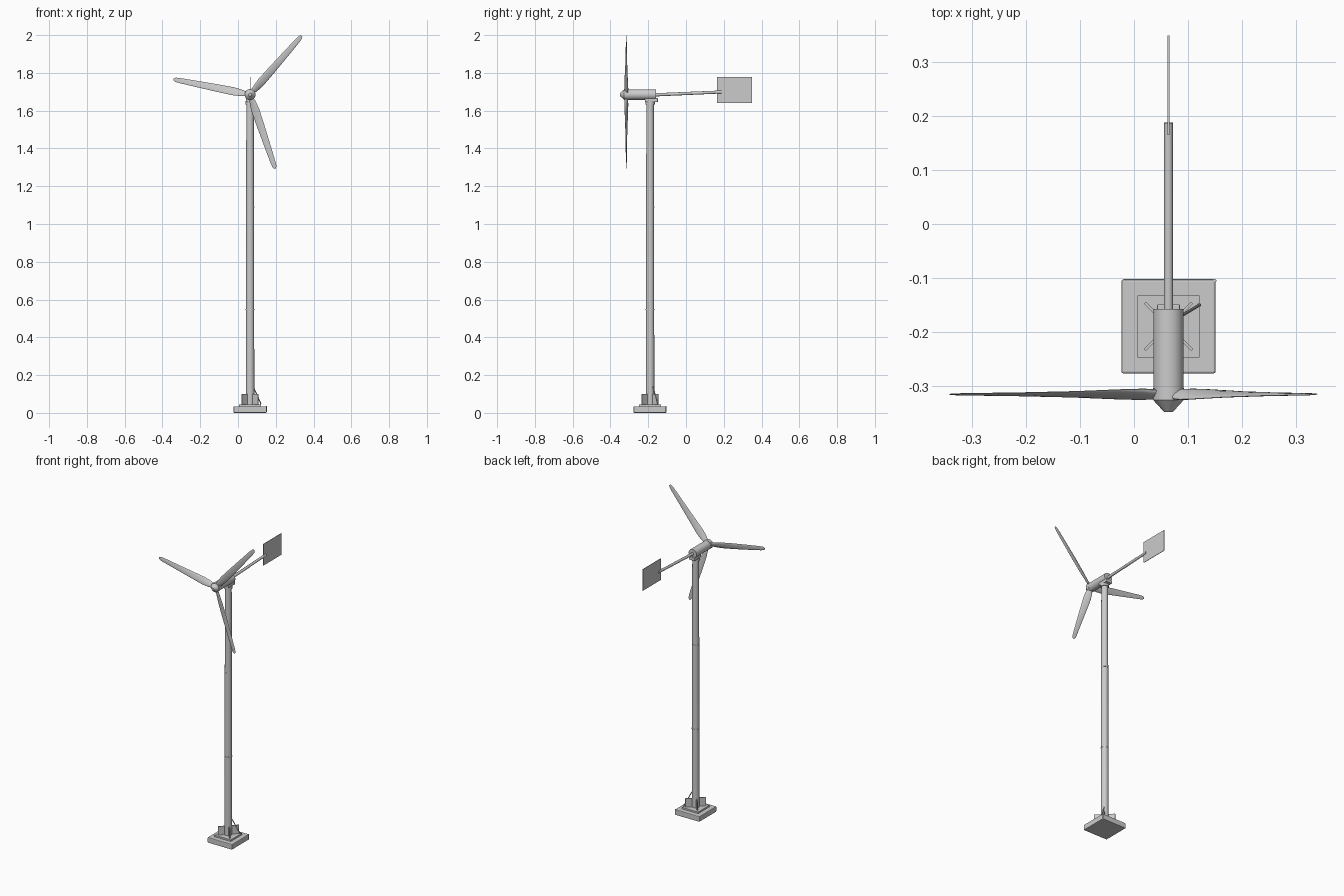
import bpy, bmesh, math
from mathutils import Vector, Matrix

if "Cube" in bpy.data.objects:
    bpy.data.objects.remove(bpy.data.objects["Cube"])

CX, CY, HZ = 0.064, -0.19, 1.685   # tower axis and hub height
ROTOR_Y = -0.316


def finish(name, bm, smooth=False, bevel=0):
    bmesh.ops.recalc_face_normals(bm, faces=bm.faces)
    me = bpy.data.meshes.new(name)
    bm.to_mesh(me)
    bm.free()
    ob = bpy.data.objects.new(name, me)
    bpy.context.collection.objects.link(ob)
    if bevel:
        mod = ob.modifiers.new("bevel", 'BEVEL')
        mod.width, mod.segments = bevel, 2
    if smooth:
        bpy.ops.object.select_all(action='DESELECT')
        ob.select_set(True)
        bpy.context.view_layer.objects.active = ob
        bpy.ops.object.shade_smooth_by_angle(angle=math.radians(35))
    return ob


def box(name, center, size, rot=0, bevel=0):
    bm = bmesh.new()
    m = Matrix.Translation(center) @ Matrix.Rotation(rot, 4, 'Z') @ Matrix.Diagonal((*size, 1))
    bmesh.ops.create_cube(bm, size=1, matrix=m)
    return finish(name, bm, bevel=bevel)


def rod(name, a, b, r1, r2=None, sides=32):
    a, b = Vector(a), Vector(b)
    d = b - a
    m = Matrix.Translation((a + b) / 2) @ d.to_track_quat('Z', 'Y').to_matrix().to_4x4()
    bm = bmesh.new()
    bmesh.ops.create_cone(bm, cap_ends=True, segments=sides, radius1=r1,
                          radius2=r1 if r2 is None else r2, depth=d.length, matrix=m)
    return finish(name, bm, smooth=True)


# Foundation slab, mounting plate and diagonal gusset fins
box("foundation_slab", (CX, CY, 0.0175), (0.175, 0.175, 0.035), bevel=0.004)
box("mounting_plate", (CX, CY, 0.039), (0.115, 0.115, 0.012))
for i in range(2):
    box(f"gusset_fins_{i}", (CX, CY, 0.072), (0.124, 0.005, 0.057), math.pi / 4 + i * math.pi / 2)

# Tower in three sections with joint rings
levels = [0.04, 0.548, 1.09, 1.645]
radii = [0.0225, 0.0217, 0.0209, 0.02]
for i in range(3):
    rod(f"tower_section_{i}", (CX, CY, levels[i]), (CX, CY, levels[i + 1]), radii[i], radii[i + 1])
for i in (1, 2):
    z = levels[i]
    rod(f"tower_joint_{i}", (CX, CY, z - 0.003), (CX, CY, z + 0.003), radii[i] + 0.0015)

# Power cable from the tower to the slab corner
rod("cable_upper", (0.08, -0.175, 0.14), (0.122, -0.15, 0.046), 0.003, sides=10)
rod("cable_corner", (0.15, -0.105, 0.005), (0.15, -0.105, 0.036), 0.003, sides=10)

# Yaw bearing and nacelle
rod("yaw_collar", (CX, CY, 1.632), (CX, CY, 1.65), 0.025)
box("yaw_mount", (CX, -0.183, 1.656), (0.042, 0.068, 0.02), bevel=0.002)
rod("nacelle", (CX, -0.158, HZ), (CX, -0.306, HZ), 0.028)

# Hub and blunt nose cone
rod("hub", (CX, -0.304, HZ), (CX, -0.327, HZ), 0.029)
rod("nose_cone", (CX, -0.327, HZ), (CX, -0.349, HZ), 0.028, 0.008)

# Tail boom and vane
rod("tail_boom", (CX, -0.16, 1.684), (CX, 0.188, 1.699), 0.0085, 0.008, 20)
box("tail_vane", (CX, 0.2575, 1.709), (0.003, 0.185, 0.138))


# Twisted blade lofted through lens sections: radius, chord, thickness, pitch
def blade(name, angle):
    stations = [(0.015, 0.026, 0.014, 32), (0.05, 0.04, 0.011, 28), (0.09, 0.046, 0.009, 22),
                (0.18, 0.041, 0.007, 14), (0.28, 0.034, 0.005, 9), (0.38, 0.027, 0.004, 5),
                (0.403, 0.022, 0.003, 5), (0.413, 0.011, 0.002, 5)]
    bm = bmesh.new()
    place = Matrix.Translation((CX, ROTOR_Y, HZ)) @ Matrix.Rotation(-angle, 4, 'Y')
    n, rings = 16, []
    for r, chord, thick, pitch in stations:
        ring = []
        for k in range(n):
            t = 2 * math.pi * k / n
            p = Vector((0, math.sin(t) * thick / 2, math.cos(t) * chord / 2))
            p = Matrix.Rotation(math.radians(pitch), 3, 'X') @ p
            ring.append(bm.verts.new(place @ (p + Vector((r, 0, 0)))))
        rings.append(ring)
    for a, b in zip(rings, rings[1:]):
        for k in range(n):
            bm.faces.new((a[k], a[(k + 1) % n], b[(k + 1) % n], b[k]))
    bm.faces.new(rings[0])
    bm.faces.new(rings[-1])
    finish(name, bm, smooth=True)


for i in range(3):
    blade(f"blade_{i}", math.radians(48.7 + 120 * i))
